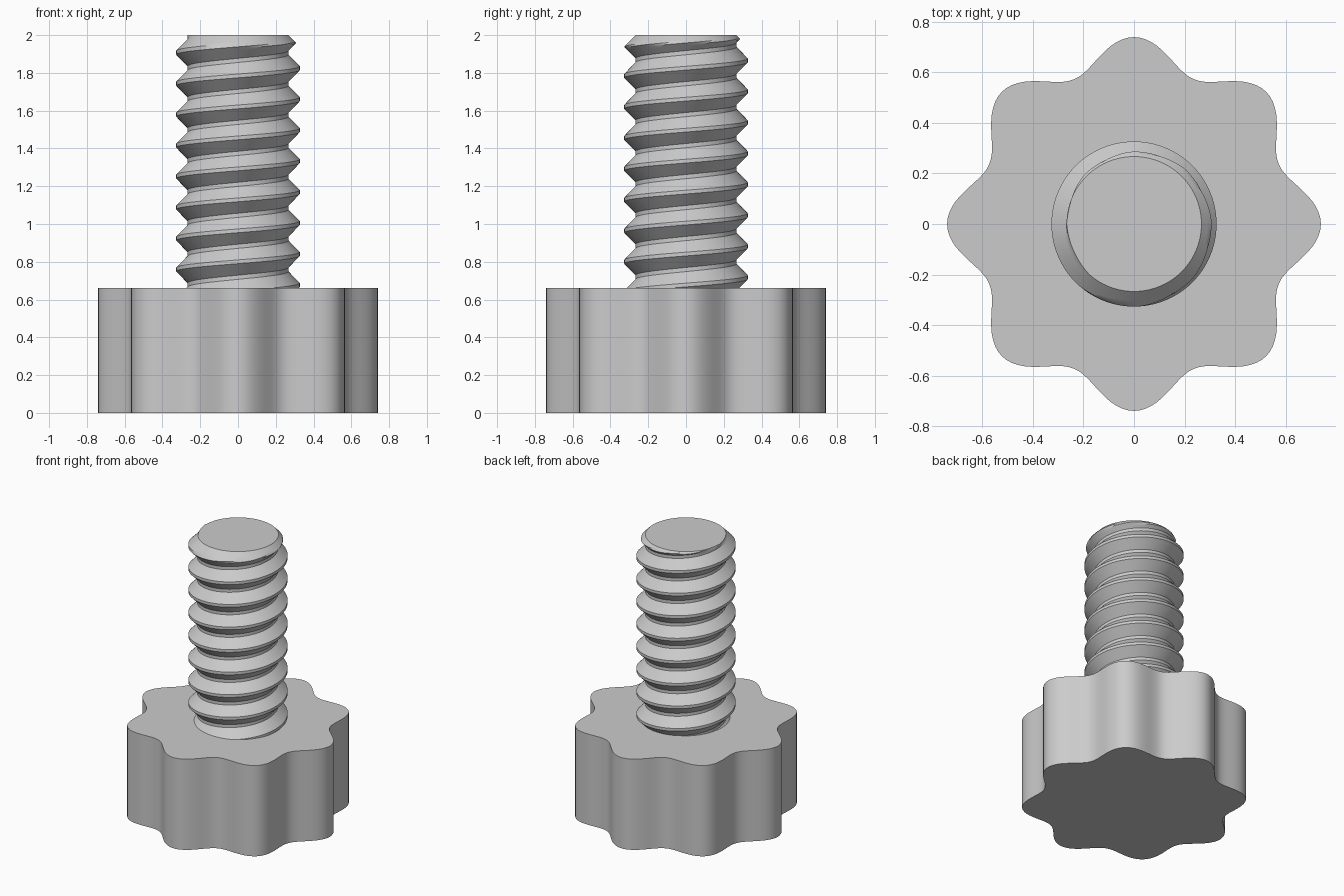
import bpy, bmesh, math

cube = bpy.data.objects.get("Cube")
if cube:
    bpy.data.objects.remove(cube, do_unlink=True)

grey = bpy.data.materials.new("light_grey")
grey.use_nodes = True
colour = (0.6, 0.6, 0.6, 1)
grey.diffuse_color = colour
grey.node_tree.nodes["Principled BSDF"].inputs["Base Color"].default_value = colour

KNOB_TOP, TOP = 0.66, 2.0
PITCH, ROOT, CREST = 0.164, 0.267, 0.327
SEGMENTS = 96


def finish(bm, name):
    bmesh.ops.recalc_face_normals(bm, faces=bm.faces)
    mesh = bpy.data.meshes.new(name)
    bm.to_mesh(mesh)
    bm.free()
    mesh.materials.append(grey)
    obj = bpy.data.objects.new(name, mesh)
    bpy.context.collection.objects.link(obj)
    bpy.ops.object.select_all(action="DESELECT")
    obj.select_set(True)
    bpy.context.view_layer.objects.active = obj
    bpy.ops.object.shade_smooth_by_angle(angle=math.radians(30))


# Eight-lobed knob: a wavy outline pulled straight up
bm = bmesh.new()
outline = []
for i in range(SEGMENTS * 2):
    a = math.pi * i / SEGMENTS
    r = 0.68 + 0.06 * math.cos(8 * a)
    outline.append(bm.verts.new((r * math.cos(a), r * math.sin(a), 0)))
base = bm.faces.new(outline)
lift = bmesh.ops.extrude_face_region(bm, geom=[base], use_keep_orig=True)
moved = [v for v in lift["geom"] if isinstance(v, bmesh.types.BMVert)]
bmesh.ops.translate(bm, verts=moved, vec=(0, 0, KNOB_TOP))
finish(bm, "knob")

# Thread profile over one pitch, as (height offset, radius)
FLAT, STEPS = 0.01, 6
FLANK = 0.061
rise = [(FLAT + FLANK * k / STEPS, CREST + (ROOT - CREST) * k / STEPS)
        for k in range(STEPS + 1)]
profile = [(-d, r) for d, r in reversed(rise)] + rise

# Right-handed threaded shaft with a chamfered tip
bm = bmesh.new()
rows = []
for turn in range(-9, 3):
    for offset, radius in profile:
        row = []
        for i in range(SEGMENTS + 1):
            a = 2 * math.pi * i / SEGMENTS
            z = 1.825 + PITCH * (turn + i / SEGMENTS) + offset
            r = min(radius, ROOT + TOP - z)
            row.append(bm.verts.new((r * math.cos(a), r * math.sin(a), z)))
        rows.append(row)
for low, high in zip(rows, rows[1:]):
    for i in range(SEGMENTS):
        bm.faces.new((low[i], low[i + 1], high[i + 1], high[i]))
bmesh.ops.remove_doubles(bm, verts=bm.verts, dist=0.0002)

# Trim both ends level and cap them
for height, direction in ((TOP, 1), (KNOB_TOP - 0.05, -1)):
    bmesh.ops.bisect_plane(bm, geom=bm.verts[:] + bm.edges[:] + bm.faces[:],
                           plane_co=(0, 0, height), plane_no=(0, 0, direction),
                           clear_outer=True)
    rim = [e for e in bm.edges if e.is_boundary
           and all(abs(v.co.z - height) < 0.001 for v in e.verts)]
    bmesh.ops.holes_fill(bm, edges=rim, sides=0)
finish(bm, "threaded_shaft")
